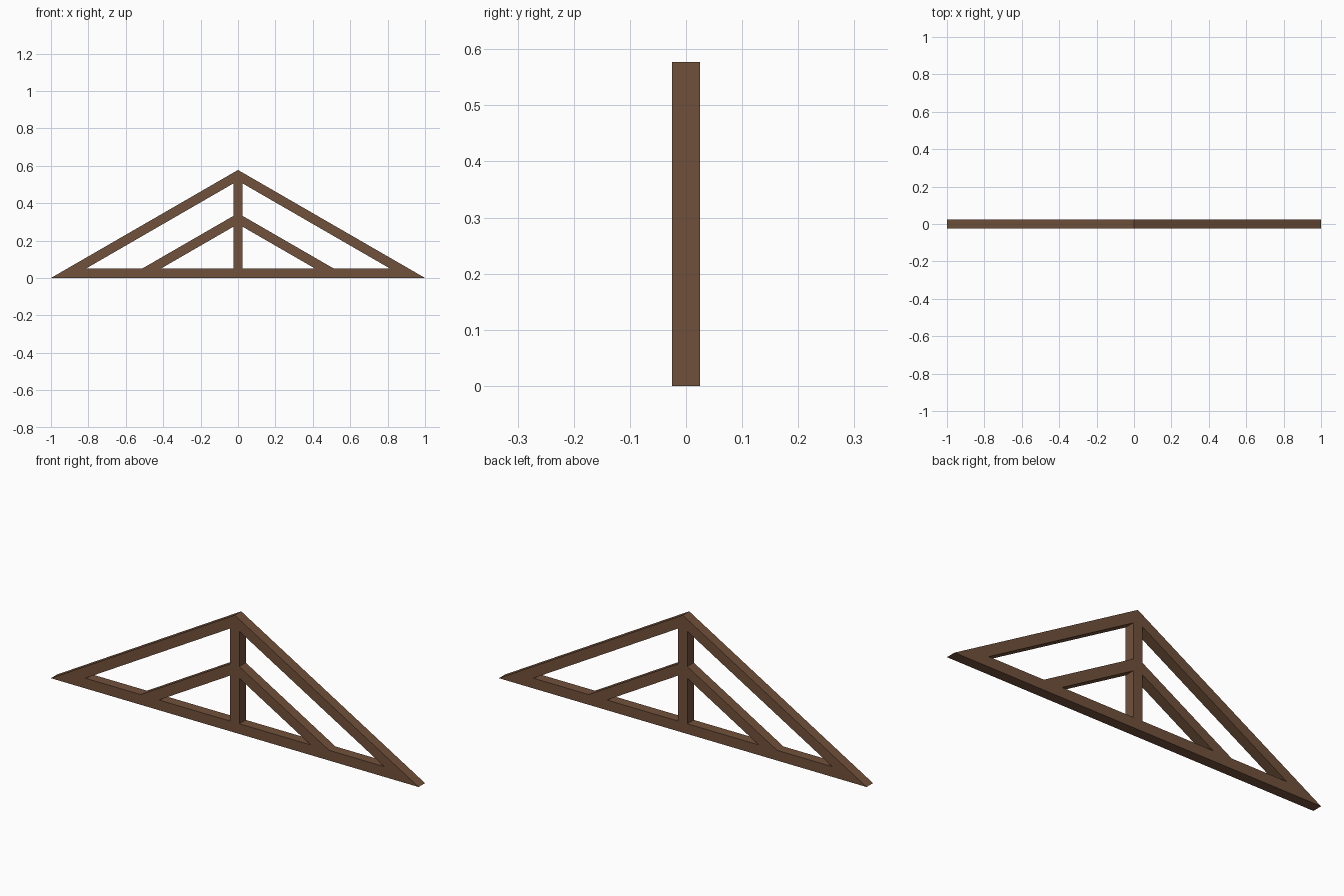
import bpy, bmesh, math

if "Cube" in bpy.data.objects:
    bpy.data.objects.remove(bpy.data.objects["Cube"])

W = 0.05                      # timber width and depth
T = math.tan(math.radians(30))  # roof pitch
V = W / math.cos(math.radians(30))  # vertical height of a sloped timber

wood = bpy.data.materials.new("brown_wood")
wood.diffuse_color = (0.165, 0.082, 0.043, 1)
wood.use_nodes = True
wood.node_tree.nodes["Principled BSDF"].inputs["Base Color"].default_value = wood.diffuse_color


def timber(name, profile):
    """Extrude an x-z outline through the depth of the truss."""
    bm = bmesh.new()
    face = bm.faces.new([bm.verts.new((x, -W / 2, z)) for x, z in profile])
    ext = bmesh.ops.extrude_face_region(bm, geom=[face])
    verts = [g for g in ext["geom"] if isinstance(g, bmesh.types.BMVert)]
    bmesh.ops.translate(bm, vec=(0, W, 0), verts=verts)
    bmesh.ops.recalc_face_normals(bm, faces=bm.faces)
    mesh = bpy.data.meshes.new(name)
    bm.to_mesh(mesh)
    bm.free()
    mesh.materials.append(wood)
    obj = bpy.data.objects.new(name, mesh)
    bpy.context.collection.objects.link(obj)
    return obj


def sloped(name, apex, x_in, z_out, z_in):
    """Left and right sloped timbers, cut plumb at x_in and level at the foot."""
    def top(x): return apex - T * x
    def foot(z, a): return (a - z) / T
    for side, s in (("left", -1), ("right", 1)):
        pts = [(x_in, top(x_in)), (foot(z_out, apex), z_out),
               (foot(z_in, apex - V), z_in), (x_in, top(x_in) - V)]
        timber(f"{side}_{name}", [(s * x, z) for x, z in pts])


# Bottom chord, cut to the roof pitch at both ends
timber("bottom_chord", [(-1, 0), (1, 0), (1 - W / T, W), (-1 + W / T, W)])

# Main rafters meeting at the peak
sloped("rafter", T, 0, W, W)

# King post, pointed to fit under the rafters
peak = T - V
timber("king_post", [(-W / 2, W), (W / 2, W), (W / 2, peak - T * W / 2),
                     (0, peak), (-W / 2, peak - T * W / 2)])

# Inner braces from the post to the chord
sloped("brace", 0.346, W / 2, W, W)
